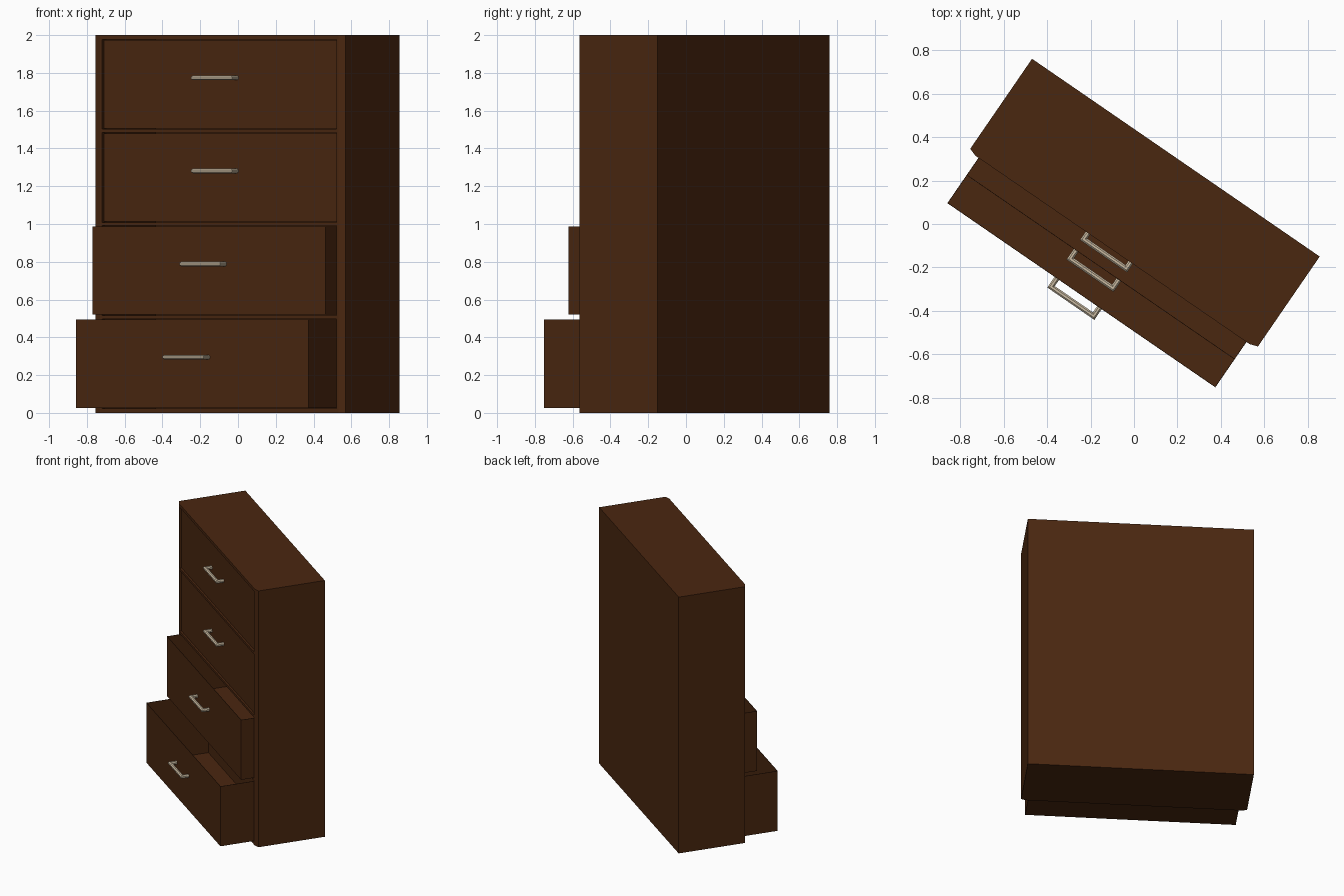
import bpy, bmesh, math
from mathutils import Matrix

if "Cube" in bpy.data.objects:
    bpy.data.objects.remove(bpy.data.objects["Cube"])

# whole cabinet is turned about z and offset so the model is centred
PLACE = Matrix.Translation((0.05, 0.0975, 0)) @ Matrix.Rotation(math.radians(-34.5), 4, 'Z')


def material(name, col):
    m = bpy.data.materials.new(name)
    m.diffuse_color = (*col, 1)
    m.use_nodes = True
    m.node_tree.nodes["Principled BSDF"].inputs["Base Color"].default_value = m.diffuse_color
    return m


WOOD = material("dark_wood", (0.068, 0.020, 0.005))
METAL = material("pale_metal", (0.60, 0.50, 0.36))


def add(name, bm, mat):
    bmesh.ops.recalc_face_normals(bm, faces=bm.faces)
    me = bpy.data.meshes.new(name)
    bm.to_mesh(me)
    bm.free()
    me.materials.append(mat)
    ob = bpy.data.objects.new(name, me)
    ob.matrix_world = PLACE
    bpy.context.collection.objects.link(ob)
    return ob


def prism(points, z0, z1, open_top=False):
    """Extrude a plan outline from z0 to z1."""
    bm = bmesh.new()
    lo = [bm.verts.new((x, y, z0)) for x, y in points]
    hi = [bm.verts.new((x, y, z1)) for x, y in points]
    n = len(points)
    bm.faces.new(lo)
    if not open_top:
        bm.faces.new(hi)
    for i in range(n):
        j = (i + 1) % n
        bm.faces.new((lo[i], lo[j], hi[j], hi[i]))
    return bm


def rect(hw, y0, y1):
    return [(-hw, y0), (hw, y0), (hw, y1), (-hw, y1)]


# carcass with chamfered front corners
body = add("cabinet_body", prism([(-0.765, -0.263), (0.765, -0.263), (0.803, -0.250),
                                  (0.803, 0.252), (-0.803, 0.252), (-0.803, -0.250)], 0, 2), WOOD)

PITCH, HEIGHT = 0.493, 0.467
FRONTS = [-0.516, -0.360, -0.251, -0.251]   # lowest drawer first

for i, front in enumerate(FRONTS):
    z0 = 0.027 + PITCH * i

    # drawer opening
    cut = add("opening_cutter", prism(rect(0.752, -0.4, 0.235), z0 - 0.004, z0 + HEIGHT + 0.004), WOOD)
    cut.hide_render = True
    cut.hide_viewport = True
    cut.display_type = 'WIRE'
    mod = body.modifiers.new("opening", 'BOOLEAN')
    mod.object = cut
    mod.operation = 'DIFFERENCE'
    mod.solver = 'EXACT'

    # open-topped thin-walled drawer
    d = add(f"drawer_{i + 1}", prism(rect(0.748, front, front + 0.47), z0, z0 + HEIGHT, True), WOOD)
    s = d.modifiers.new("wall", 'SOLIDIFY')
    s.thickness = 0.004
    s.offset = -1

    # bent rod handle swept from rings along a U path, mitred at the corners
    r, hw, out, cx, sides = 0.0135, 0.119, 0.047, -0.018, 8
    path = [(-hw, 0.0, 0), (-hw, -out, -1), (hw, -out, 1), (hw, 0.0, 0)]
    bm = bmesh.new()
    rings = []
    for k, (px, py, mitre) in enumerate(path):
        ring = []
        for a in range(sides):
            t = math.tau * (a + 0.5) / sides
            side = -1 if px < 0 else 1
            o = r * math.cos(t)              # outward offset from the path
            ring.append(bm.verts.new((cx + px + side * o, front + py - (o if mitre else 0),
                                      z0 + 0.268 + r * math.sin(t))))
        rings.append(ring)
    for p, q in zip(rings, rings[1:]):
        for a in range(sides):
            b = (a + 1) % sides
            bm.faces.new((p[a], p[b], q[b], q[a]))
    bm.faces.new(rings[0])
    bm.faces.new(rings[-1])
    add(f"handle_{i + 1}", bm, METAL)

# bake the openings, then discard the cutters
bpy.context.view_layer.update()
dg = bpy.context.evaluated_depsgraph_get()
body.data = bpy.data.meshes.new_from_object(body.evaluated_get(dg))
body.modifiers.clear()
for ob in [o for o in bpy.data.objects if o.name.startswith("opening_cutter")]:
    bpy.data.objects.remove(ob)
